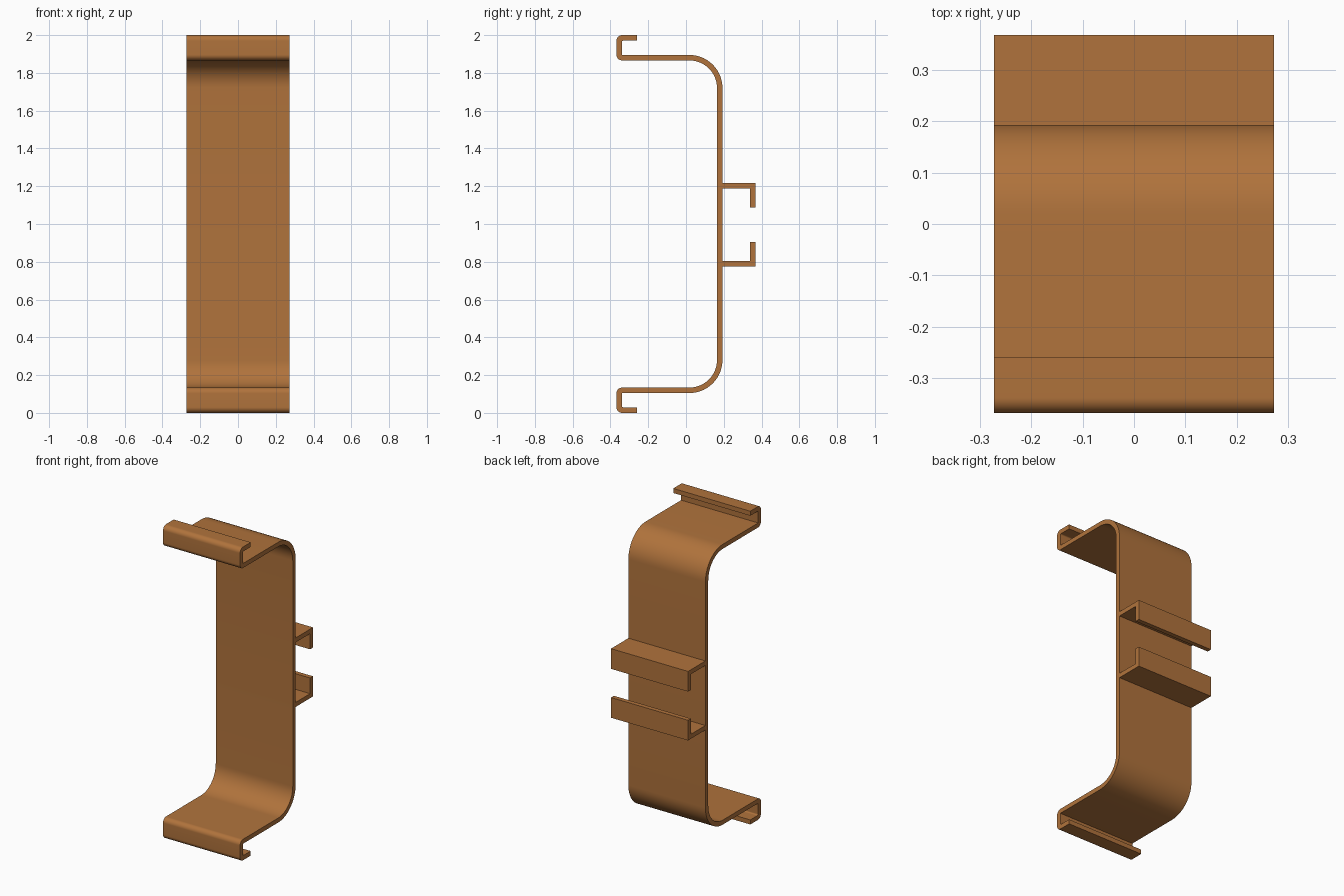
import bpy, bmesh, math
from mathutils import Vector

cube = bpy.data.objects.get("Cube")
if cube:
    bpy.data.objects.remove(cube, do_unlink=True)

HALF_WIDTH = 0.272
WALL = 0.029

bronze = bpy.data.materials.new("bronze_brown")
bronze.use_nodes = True
colour = (0.434, 0.171, 0.045, 1)
bronze.diffuse_color = colour
bronze.node_tree.nodes["Principled BSDF"].inputs["Base Color"].default_value = colour


def rounded(corners, steps=14):
    """Replace each (y, z, radius) corner with an arc tangent to both edges."""
    out = []
    for i, (y, z, r) in enumerate(corners):
        p = Vector((y, z))
        if r == 0:
            out.append(p)
            continue
        a = (Vector(corners[i - 1][:2]) - p).normalized()
        b = (Vector(corners[(i + 1) % len(corners)][:2]) - p).normalized()
        centre = p + (a + b) * r          # all corners are right angles
        for s in range(steps + 1):
            t = s / steps * math.pi / 2
            out.append(centre - b * r * math.cos(t) - a * r * math.sin(t))
    return out


def flip(corners):
    return [(y, 2 - z, r) for y, z, r in reversed(corners)]


def extrude_profile(name, corners):
    bm = bmesh.new()
    face = bm.faces.new([bm.verts.new((-HALF_WIDTH, p.x, p.y)) for p in rounded(corners)])
    ext = bmesh.ops.extrude_face_region(bm, geom=[face], use_keep_orig=True)
    verts = [g for g in ext["geom"] if isinstance(g, bmesh.types.BMVert)]
    bmesh.ops.translate(bm, verts=verts, vec=(2 * HALF_WIDTH, 0, 0))
    bmesh.ops.recalc_face_normals(bm, faces=bm.faces)
    mesh = bpy.data.meshes.new(name)
    bm.to_mesh(mesh)
    bm.free()
    mesh.materials.append(bronze)
    obj = bpy.data.objects.new(name, mesh)
    bpy.context.collection.objects.link(obj)
    bpy.ops.object.select_all(action="DESELECT")
    obj.select_set(True)
    bpy.context.view_layer.objects.active = obj
    bpy.ops.object.shade_smooth_by_angle(angle=math.radians(30))
    return obj


# Main bracket: back wall, rounded bends, arms and hooked lips
back, front, arm = 0.193, -0.368, 1.895
outer_half = [(back, arm, 0.175), (front + WALL, arm, 0), (front + WALL, 2 - WALL, 0.008),
              (-0.26, 2 - WALL, 0), (-0.26, 2, 0)]
inner_half = [(front, 2, 0.03), (front, arm - WALL, 0.03), (back - WALL, arm - WALL, 0.146)]
upper = outer_half + inner_half
extrude_profile("bracket_body", upper + flip(upper))

# Pair of facing L-shaped rails on the back
rear, top = 0.368, 1.217
rail = [(back - 0.003, top, 0), (rear, top, 0), (rear, 1.088, 0), (rear - WALL, 1.088, 0),
        (rear - WALL, top - WALL, 0), (back - 0.003, top - WALL, 0)]
extrude_profile("upper_rear_rail", rail)
extrude_profile("lower_rear_rail", flip([(y, z + 0.007, r) for y, z, r in rail]))
